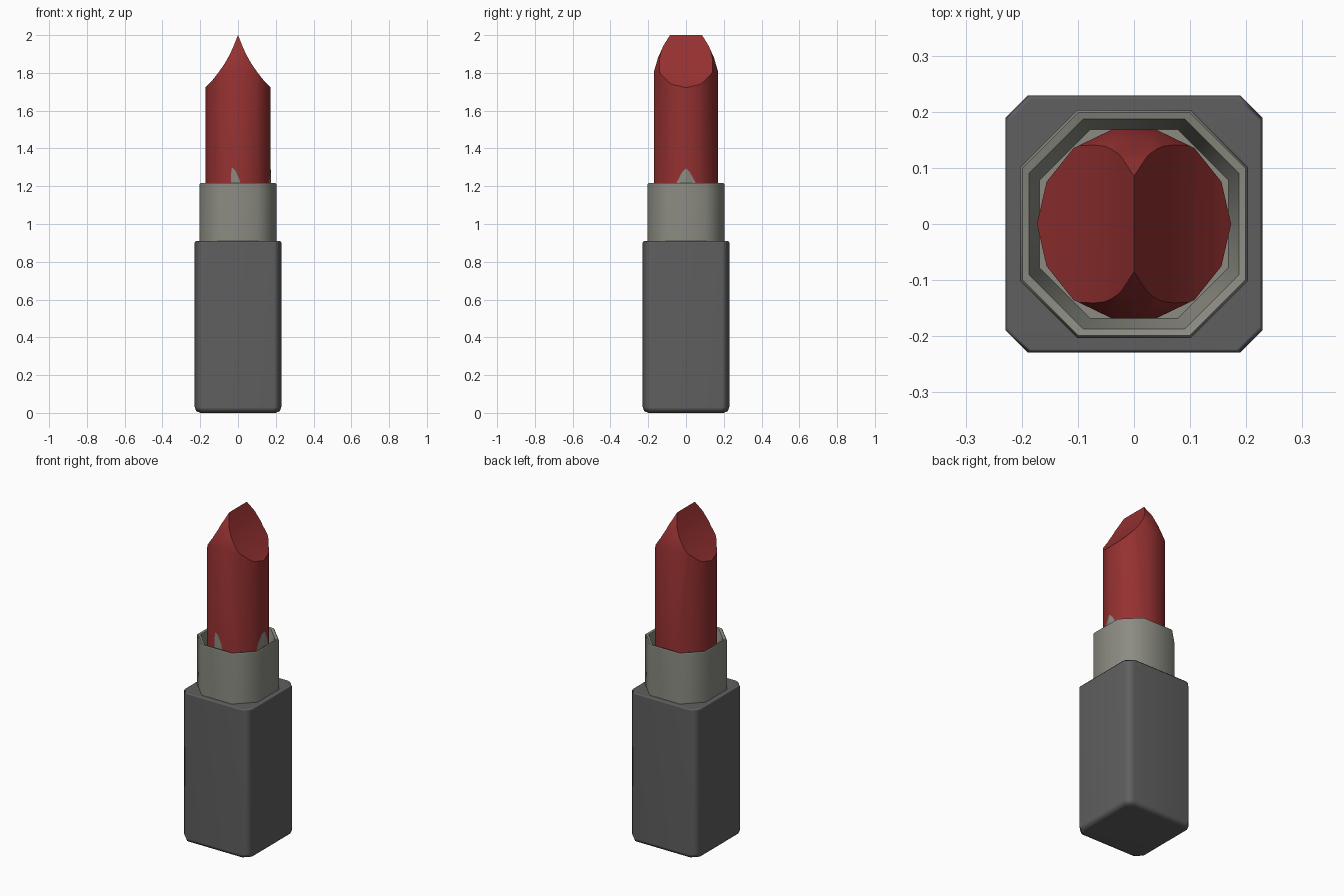
import bpy, math

default = bpy.data.objects.get("Cube")
if default:
    bpy.data.objects.remove(default, do_unlink=True)


def material(name, rgb):
    m = bpy.data.materials.new(name)
    m.use_nodes = True
    m.diffuse_color = (*rgb, 1)
    bsdf = next(n for n in m.node_tree.nodes if n.type == 'BSDF_PRINCIPLED')
    bsdf.inputs["Base Color"].default_value = (*rgb, 1)
    return m


dark_grey = material("dark grey", (0.115, 0.115, 0.115))
warm_grey = material("warm grey", (0.26, 0.26, 0.225))
deep_red = material("deep red", (0.30, 0.03, 0.03))


def make(name, verts, faces, mat):
    mesh = bpy.data.meshes.new(name)
    mesh.from_pydata(verts, [], faces)
    mesh.materials.append(mat)
    ob = bpy.data.objects.new(name, mesh)
    bpy.context.collection.objects.link(ob)
    return ob


def loft(name, rings, mat):
    """Skin a stack of equal-sized rings and cap both ends."""
    n = len(rings[0])
    verts = [p for r in rings for p in r]
    faces = [(k * n + i, k * n + (i + 1) % n, (k + 1) * n + (i + 1) % n, (k + 1) * n + i)
             for k in range(len(rings) - 1) for i in range(n)]
    faces.append(tuple(reversed(range(n))))
    faces.append(tuple(range(len(verts) - n, len(verts))))
    return make(name, verts, faces, mat)


def cut_square(h, c, z):
    """Square of half width h with corners cut by c, anticlockwise."""
    d = h - c
    return [(h, -d, z), (h, d, z), (d, h, z), (-d, h, z),
            (-h, d, z), (-h, -d, z), (-d, -h, z), (d, -h, z)]


def circle(r, z, n=14):
    return [(r * math.cos(math.tau * i / n), r * math.sin(math.tau * i / n), z) for i in range(n)]


def smooth(ob, degrees):
    bpy.ops.object.select_all(action='DESELECT')
    ob.select_set(True)
    bpy.context.view_layer.objects.active = ob
    bpy.ops.object.shade_smooth_by_angle(angle=math.radians(degrees))


# Square case with cut corners and a softened base
case = loft("case", [cut_square(0.2, 0.03, 0), cut_square(0.222, 0.038, 0.01),
                     cut_square(0.229, 0.04, 0.03), cut_square(0.229, 0.04, 0.902),
                     cut_square(0.223, 0.04, 0.91)], dark_grey)
smooth(case, 50)
case.modifiers.new("even shading", 'WEIGHTED_NORMAL').keep_sharp = True

# Eight-sided collar with a hollow, funnelled mouth
collar = loft("collar", [cut_square(0.203, 0.102, 0.9), cut_square(0.203, 0.102, 1.21),
                         cut_square(0.199, 0.1, 1.216), cut_square(0.187, 0.096, 1.212),
                         cut_square(0.168, 0.09, 1.12)], warm_grey)
smooth(collar, 50)
collar.modifiers.new("even shading", 'WEIGHTED_NORMAL').keep_sharp = True

# Round stick with a domed end
stick = loft("stick", [circle(r, z) for r, z in
                       [(0.173, 1.0), (0.173, 1.81), (0.152, 1.88), (0.122, 1.945), (0.087, 2.0)]],
             deep_red)

# Scooped wedge that shapes both sides of the tip
half = [(0.19, 0.9), (0.19, 1.705), (0.173, 1.722), (0.14, 1.755), (0.105, 1.8),
        (0.07, 1.85), (0.042, 1.9), (0.02, 1.95)]
outline = half + [(0, 2.0)] + [(-x, z) for x, z in reversed(half)]
wedge = loft("tip_cutter", [[(x, y, z) for x, z in outline] for y in (0.3, -0.3)], deep_red)
wedge.hide_render = True
cut = stick.modifiers.new("tip", 'BOOLEAN')
cut.operation = 'INTERSECT'
cut.solver = 'EXACT'
cut.object = wedge
bpy.context.view_layer.objects.active = stick
bpy.ops.object.modifier_apply(modifier=cut.name)
bpy.data.objects.remove(wedge, do_unlink=True)
smooth(stick, 30)

# Small grey marks at the foot of the stick, front and side
make("front_mark", [(x, -0.171, z) for x, z in
                    [(-0.038, 1.19), (0.015, 1.19), (0.008, 1.235), (-0.015, 1.285),
                     (-0.032, 1.3), (-0.038, 1.26)]], [tuple(range(6))], warm_grey)
side = [(0.055, 1.19), (0.048, 1.225), (0.02, 1.275)]
for s, name in ((1, "side_mark_back"), (-1, "side_mark_front")):
    points = [(0, 1.19)] + side + [(0, 1.295)]
    face = tuple(range(5)) if s > 0 else tuple(reversed(range(5)))
    make(name, [(0.175 - 0.23 * y, s * y, z) for y, z in points], [face], warm_grey)
